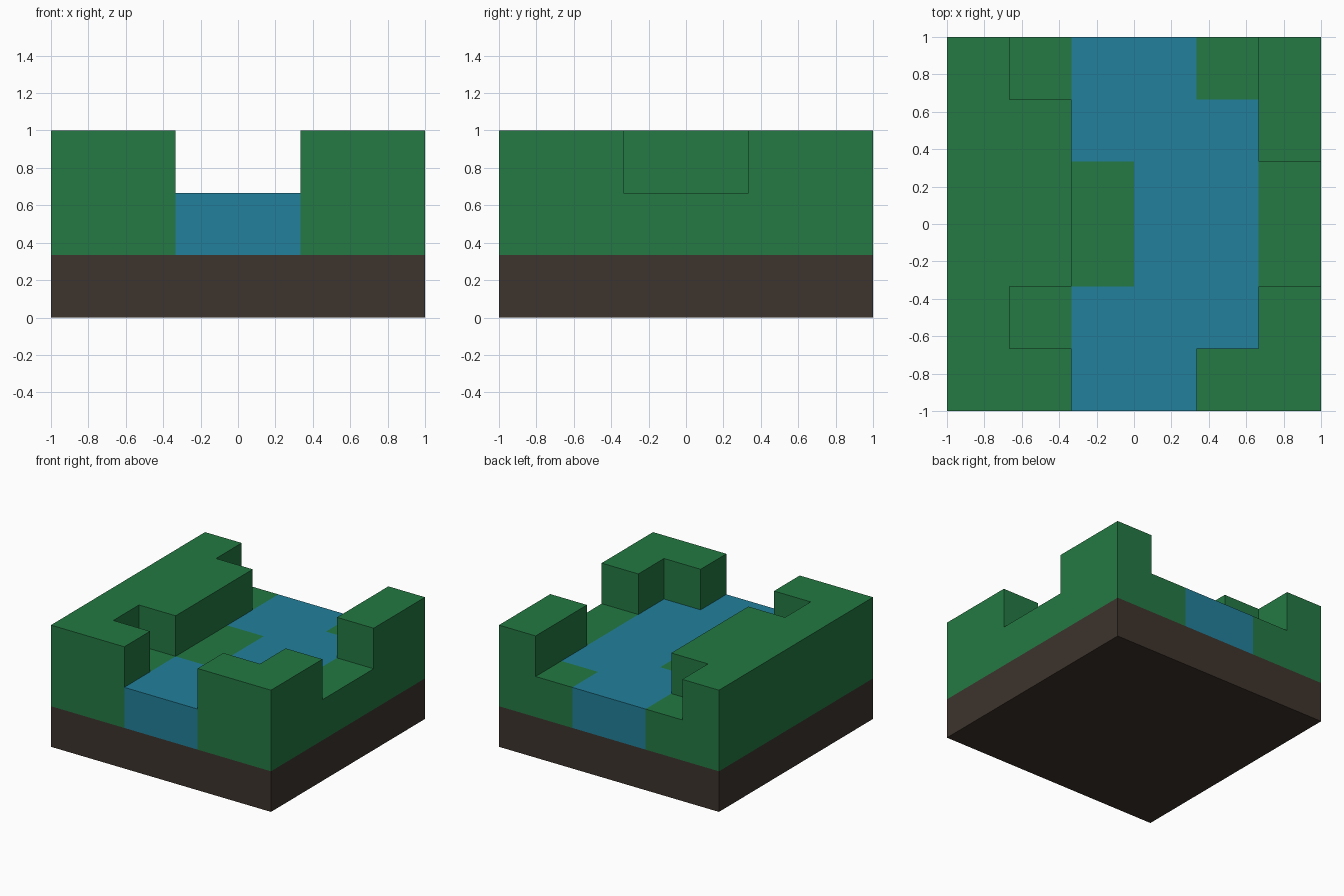
import bpy
import bmesh
from mathutils import Vector

if "Cube" in bpy.data.objects:
    bpy.data.objects.remove(bpy.data.objects["Cube"], do_unlink=True)

CELL = 1 / 3          # the terrain is a 6 x 6 grid of cubes, 3 layers high
ORIGIN = Vector((-1, -1, 0))


def material(name, rgb):
    mat = bpy.data.materials.new(name)
    mat.use_nodes = True
    mat.diffuse_color = (*rgb, 1)
    mat.node_tree.nodes["Principled BSDF"].inputs["Base Color"].default_value = (*rgb, 1)
    return mat


soil = material("dark soil", (0.047, 0.034, 0.026))
grass = material("grass green", (0.0176, 0.192, 0.056))
water = material("river blue", (0.0160, 0.214, 0.328))


def block_part(name, cells, mat):
    """Merge grid cubes into one closed solid with clean flat faces."""
    bm = bmesh.new()
    for cell in cells:
        centre = Vector(cell) + Vector((0.5, 0.5, 0.5))
        for axis in range(3):
            for sign in (-1, 1):
                n = Vector((0, 0, 0))
                n[axis] = sign
                if tuple(int(c + d) for c, d in zip(cell, n)) in cells:
                    continue
                # Exposed side of the cube, wound to face outwards
                u = Vector((0, 0, 0))
                u[(axis + 1) % 3] = 0.5
                v = n.cross(u)
                corners = [centre + n / 2 + a * u + b * v
                           for a, b in ((-1, -1), (1, -1), (1, 1), (-1, 1))]
                bm.faces.new([bm.verts.new(ORIGIN + c * CELL) for c in corners])
    bmesh.ops.remove_doubles(bm, verts=bm.verts, dist=0.001)
    bmesh.ops.dissolve_limit(bm, angle_limit=0.01, verts=bm.verts, edges=bm.edges)
    mesh = bpy.data.meshes.new(name)
    bm.to_mesh(mesh)
    bm.free()
    mesh.materials.append(mat)
    obj = bpy.data.objects.new(name, mesh)
    bpy.context.collection.objects.link(obj)
    return obj


# Plan, listed from back to front: W water, L low grass, H high grass
PLAN = ["HLWWLH",
        "HHWWWH",
        "HHLWWL",
        "HHLWWL",
        "HLWWWH",
        "HHWWHH"]

base, river, left_bank, right_bank = set(), set(), set(), set()
for y, row in enumerate(reversed(PLAN)):
    for x, kind in enumerate(row):
        base.add((x, y, 0))
        # The model's own right is -x
        part = river if kind == "W" else right_bank if x < 3 else left_bank
        part.add((x, y, 1))
        if kind == "H":
            part.add((x, y, 2))

block_part("soil_base", base, soil)
block_part("river", river, water)
block_part("right_bank", right_bank, grass)
block_part("left_bank", left_bank, grass)
